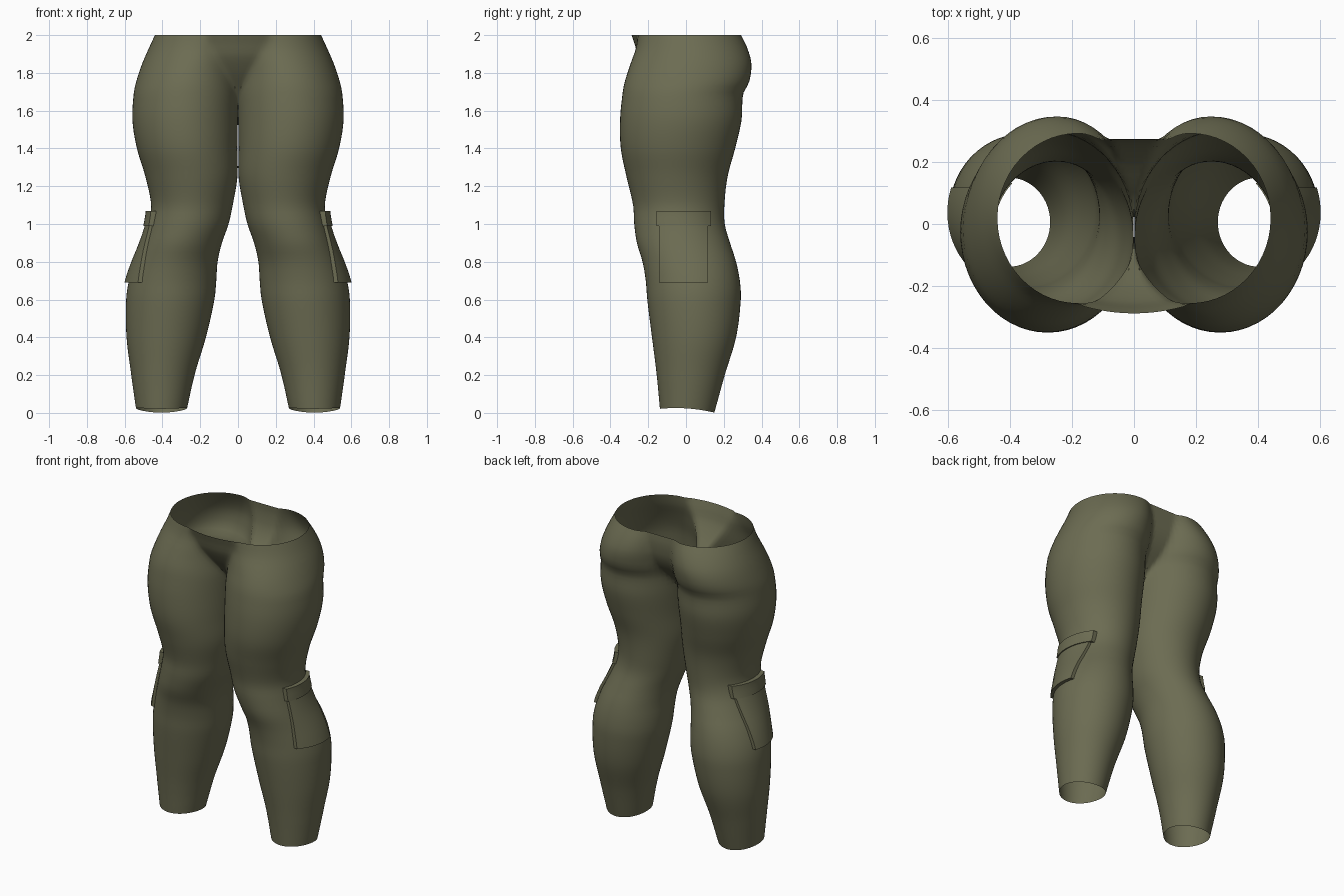
import bpy, bmesh, math

if "Cube" in bpy.data.objects:
    bpy.data.objects.remove(bpy.data.objects["Cube"])

olive = bpy.data.materials.new("olive cloth")
olive.diffuse_color = (0.15, 0.15, 0.085, 1)
olive.use_nodes = True
olive.node_tree.nodes["Principled BSDF"].inputs["Base Color"].default_value = olive.diffuse_color

# Leg profile: height, front y, back y, outer x, inner x
LEG = [
    (0.00, -.138, .150, .540, .270), (0.20, -.155, .205, .565, .230),
    (0.40, -.180, .265, .590, .170), (0.60, -.205, .290, .592, .125),
    (0.70, -.213, .285, .577, .115), (0.80, -.230, .265, .545, .108),
    (0.90, -.260, .233, .506, .085), (1.00, -.274, .205, .475, .050),
    (1.10, -.280, .203, .460, .028), (1.25, -.315, .220, .490, .003),
    (1.40, -.345, .260, .535, .003), (1.55, -.349, .294, .559, .001),
    (1.69, -.336, .303, .552, .000), (1.75, -.325, .334, .540, .000),
    (1.85, -.293, .346, .507, .000), (1.93, -.265, .325, .472, .000),
    (2.00, -.255, .292, .440, .000)]
# Pelvis bridge between the legs: height, front depth, back depth (fractions)
BRIDGE = [(0, 0, 0), (1.54, 0, 0), (1.60, .10, .30), (1.70, .36, .55),
          (1.80, .67, .68), (1.90, .95, .78), (2.00, 1.12, .92)]


def sample(table, z, smooth=True):
    """Interpolate the rows of a table at height z."""
    n = len(table)
    i = max(k for k in range(n - 1) if table[k][0] <= z + 1e-6)
    a, b = table[i], table[i + 1]
    h = b[0] - a[0]
    t = (z - a[0]) / h

    def slope(k, c):
        p, q = table[max(k - 1, 0)], table[min(k + 1, n - 1)]
        return (q[c] - p[c]) / (q[0] - p[0])
    out = []
    for c in range(1, len(a)):
        if smooth:
            out.append((2*t**3 - 3*t*t + 1) * a[c] + (t**3 - 2*t*t + t) * h * slope(i, c)
                       + (3*t*t - 2*t**3) * b[c] + (t**3 - t*t) * h * slope(i + 1, c))
        else:
            out.append(a[c] + (b[c] - a[c]) * t)
    return out


def section(z):
    """Centre and half sizes of the leg at height z."""
    f, b, o, i = sample(LEG, z)
    i = max(i, 0)
    cx = (o + i) / 2 - .04 * max(0, (z - 1.8) / .2)
    return cx, (f + b) / 2, o - cx, cx - i, (b - f) / 2


def finish(name, bm, angle):
    """Turn the right half into a mirrored, smooth shaded object."""
    bmesh.ops.recalc_face_normals(bm, faces=bm.faces)
    me = bpy.data.meshes.new(name)
    bm.to_mesh(me)
    bm.free()
    me.materials.append(olive)
    ob = bpy.data.objects.new(name, me)
    bpy.context.collection.objects.link(ob)
    mirror = ob.modifiers.new("mirror", 'MIRROR')
    mirror.merge_threshold = .0005
    bpy.ops.object.select_all(action='DESELECT')
    ob.select_set(True)
    bpy.context.view_layer.objects.active = ob
    bpy.ops.object.shade_smooth_by_angle(angle=math.radians(angle))
    return ob


def skin(bm, rows):
    """Bridge rows of points with quads."""
    vs = [[bm.verts.new(p) for p in r] for r in rows]
    for r, s in zip(vs, vs[1:]):
        for k in range(len(r) - 1):
            bm.faces.new((r[k], r[k + 1], s[k + 1], s[k]))


# Trousers: open arcs that close into tubes below the crotch
N, STEPS = 56, 66
rows = []
for s in range(STEPS + 1):
    z = 2 * s / STEPS
    cx, cy, ao, ai, d = section(z)
    v, w = sample(BRIDGE, z, False)
    row = []
    for k in range(N + 1):
        t = -math.pi + 2 * math.pi * k / N
        c = math.cos(t)
        x = cx + (ao if c > 0 else ai) * c
        y = cy + d * math.sin(t)
        if k == N:
            y = cy
        if c < 0 and k <= N // 2 and v > 0:
            y = min(y, cy - v * d * (1 - (x / .6) ** 2))
        elif c < 0 and k > N // 2 and w > 0:
            y = max(y, cy + w * d)
        # slanted, slightly wavy hem
        hem = max(0, 1 - z / .18)
        row.append((x, y, z + hem * (.018 - .07 * y + .006 * math.cos(2 * t))))
    rows.append(row)
bm = bmesh.new()
skin(bm, rows)
bmesh.ops.remove_doubles(bm, verts=bm.verts, dist=.0004)
finish("trousers", bm, 50)


def patch(name, z0, z1, y0, y1, off0, off1):
    """Cloth panel that follows the outside of the leg, with turned-in edges."""
    nz, ny = 8, 12
    rows = []
    for i in range(-1, nz + 2):
        u = min(max(i, 0), nz) / nz
        z = z0 + (z1 - z0) * u
        cx, cy, ao, ai, d = section(z)
        row = []
        for j in range(-1, ny + 2):
            q = min(max(j, 0), ny) / ny
            y = y0 + (y1 - y0) * q
            x = cx + ao * math.sqrt(max(.05, 1 - ((y - cy) / d) ** 2))
            edge = i in (-1, nz + 1) or j in (-1, ny + 1)
            row.append((x + (-.006 if edge else off0 + (off1 - off0) * u), y, z))
        rows.append(row)
    bm = bmesh.new()
    skin(bm, rows)
    bmesh.ops.remove_doubles(bm, verts=bm.verts, dist=.0001)
    finish(name, bm, 40)


# Side pockets and their flaps
patch("side_pocket", .69, 1.03, -.143, .117, .022, .016)
patch("pocket_flap", .99, 1.07, -.155, .132, .024, .028)
